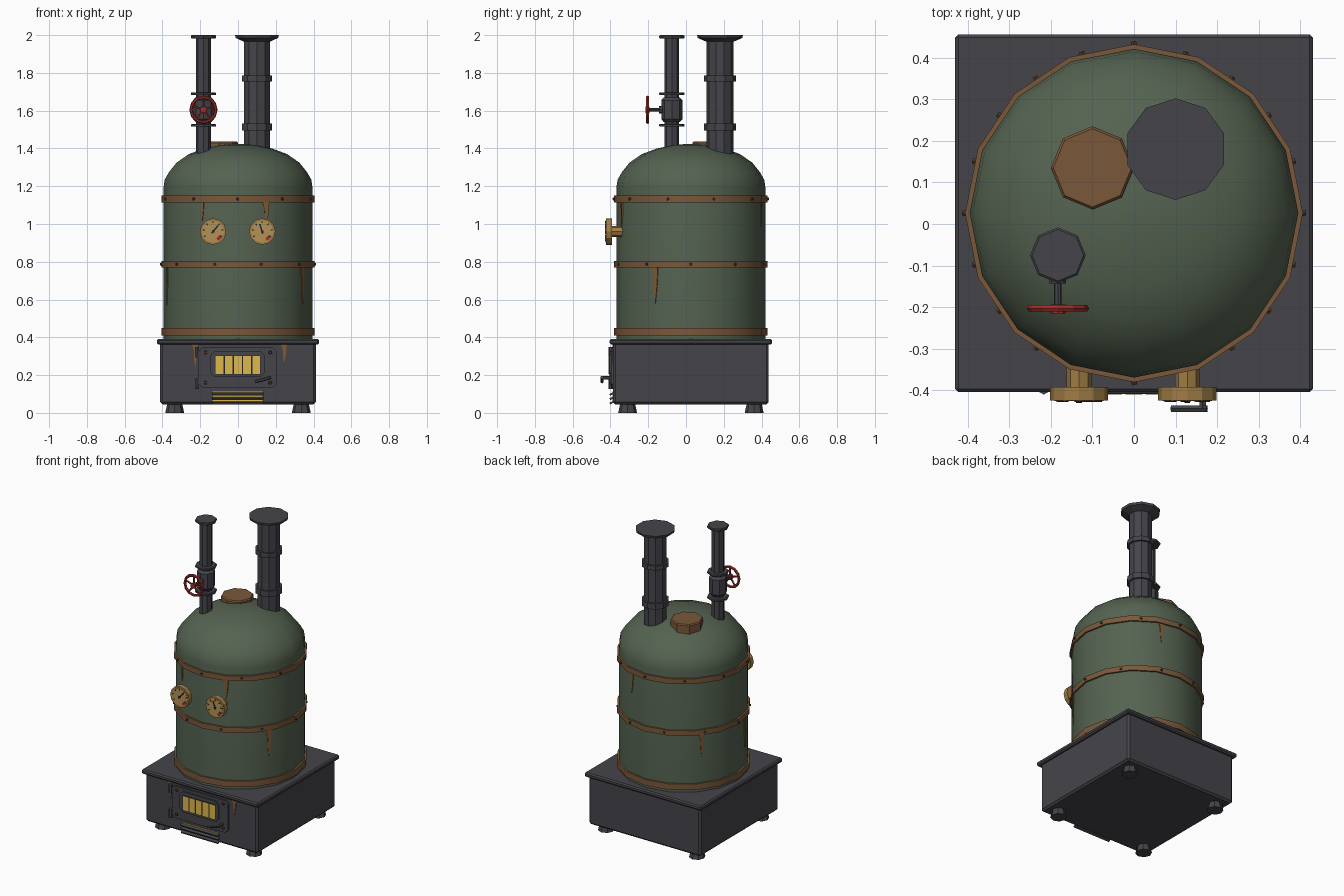
import bpy, bmesh, math
from mathutils import Vector, Matrix

if "Cube" in bpy.data.objects:
    bpy.data.objects.remove(bpy.data.objects["Cube"])

CY = 0.026          # y of the boiler and base centre
R = 0.395           # boiler radius


def mat(name, r, g, b):
    m = bpy.data.materials.new(name)
    lin = [((c / 255 + 0.055) / 1.055) ** 2.4 for c in (r, g, b)]
    m.diffuse_color = (*lin, 1)
    m.use_nodes = True
    m.node_tree.nodes["Principled BSDF"].inputs["Base Color"].default_value = m.diffuse_color
    return m


IRON = mat("dark iron", 69, 68, 74)
GREEN = mat("green paint", 84, 98, 80)
RUST = mat("rusty brown", 122, 88, 58)
DRIP = mat("rust streak", 130, 90, 50)
RIVET = mat("dark rivet", 74, 54, 40)
BRASS = mat("brass", 160, 124, 68)
FACE = mat("gauge face", 180, 146, 86)
RED = mat("red paint", 158, 46, 40)
GLOW = mat("furnace yellow", 222, 184, 76)
BLACK = mat("soot black", 36, 36, 40)


def finish(name, bm, material, smooth=False):
    bmesh.ops.recalc_face_normals(bm, faces=bm.faces)
    me = bpy.data.meshes.new(name)
    bm.to_mesh(me)
    bm.free()
    me.materials.append(material)
    if smooth:
        for p in me.polygons:
            p.use_smooth = True
        me.set_sharp_from_angle(angle=math.radians(32))
    ob = bpy.data.objects.new(name, me)
    bpy.context.collection.objects.link(ob)
    return ob


def lathe(name, profile, n, material, x, y, smooth=False):
    """Closed solid of revolution about z from (radius, z) points."""
    bm = bmesh.new()
    rings = []
    for r, z in profile:
        rings.append([bm.verts.new((x + r * math.sin(i * math.tau / n),
                                    y + r * math.cos(i * math.tau / n), z)) for i in range(n)])
    for a, b in zip(rings, rings[1:]):
        for i in range(n):
            j = (i + 1) % n
            bm.faces.new((a[i], a[j], b[j], b[i]))
    bm.faces.new(rings[0])
    bm.faces.new(rings[-1])
    return finish(name, bm, material, smooth)


def rod(name, p0, p1, r0, n, material, r1=None):
    """Cylinder or cone between two points."""
    p0, p1 = Vector(p0), Vector(p1)
    d = p1 - p0
    m = Matrix.Translation((p0 + p1) / 2) @ d.to_track_quat('Z', 'Y').to_matrix().to_4x4()
    bm = bmesh.new()
    bmesh.ops.create_cone(bm, cap_ends=True, segments=n, radius1=r0,
                          radius2=r0 if r1 is None else r1, depth=d.length, matrix=m)
    return finish(name, bm, material)


def box(name, lo, hi, material, bevel=0.0):
    lo, hi = Vector(lo), Vector(hi)
    bm = bmesh.new()
    bmesh.ops.create_cube(bm, size=1, matrix=Matrix.Translation((lo + hi) / 2) @ Matrix.Diagonal((*(hi - lo), 1)))
    if bevel:
        bmesh.ops.bevel(bm, geom=bm.edges[:], offset=bevel, segments=1, affect='EDGES')
    return finish(name, bm, material)


def plate(name, pts, origin, u, n, depth, material):
    """Extrude an outline of (sideways, z) points from origin along n."""
    o, u, n = Vector(origin), Vector(u), Vector(n)
    bm = bmesh.new()
    f = bm.faces.new([bm.verts.new(o + u * a + Vector((0, 0, b))) for a, b in pts])
    new = bmesh.ops.extrude_face_region(bm, geom=[f])['geom']
    bmesh.ops.translate(bm, vec=n * depth, verts=[v for v in new if isinstance(v, bmesh.types.BMVert)])
    return finish(name, bm, material)


def front_plate(name, x0, x1, z0, z1, y, depth, material, c=0.0):
    pts = [(x0 + c, z0), (x1 - c, z0), (x1, z0 + c), (x1, z1 - c),
           (x1 - c, z1), (x0 + c, z1), (x0, z1 - c), (x0, z0 + c)]
    if not c:
        pts = pts[0::2]
        pts = [(x0, z0), (x1, z0), (x1, z1), (x0, z1)]
    return plate(name, pts, (0, y, 0), (1, 0, 0), (0, -1, 0), depth, material)


def facet(deg, radius):
    """Point, tangent and normal on the 16-sided boiler wall."""
    step = math.tau / 16
    a = math.radians(deg)
    c = (math.floor(a / step + 1e-6) + 0.5) * step
    n = Vector((math.cos(c), math.sin(c), 0))
    t = Vector((-n.y, n.x, 0))
    ap = radius * math.cos(step / 2)
    return Vector((0, CY, 0)) + n * ap + t * ap * math.tan(a - c), t, n


def streak(name, p, t, n, top, length, w):
    pts = [(-w, top), (w, top), (w * 0.75, top - length * 0.45), (w * 0.45, top - length * 0.75),
           (w * 0.1, top - length), (-w * 0.25, top - length * 0.7), (-w * 0.4, top - length * 0.3)]
    plate(name, pts, p - n * 0.003, t, n, 0.007, DRIP)


# Base: feet, furnace box and overhanging rim
for sx in (-1, 1):
    for sy in (-1, 1):
        rod("foot", (sx * 0.335, CY + sy * 0.335, 0), (sx * 0.335, CY + sy * 0.335, 0.06), 0.05, 8, IRON, 0.037)
box("furnace_box", (-0.412, CY - 0.412, 0.045), (0.412, CY + 0.412, 0.375), IRON, 0.012)
box("base_rim", (-0.43, CY - 0.43, 0.362), (0.43, CY + 0.43, 0.392), IRON, 0.008)

# Boiler with domed top
dome = [(R, 0.385), (R, 1.19), (0.388, 1.235), (0.365, 1.275), (0.325, 1.325),
        (0.26, 1.37), (0.18, 1.4), (0.09, 1.418), (0.02, 1.424)]
lathe("boiler", dome, 16, GREEN, 0, CY, True)
for name, z0, z1 in (("bottom_band", 0.41, 0.45), ("middle_band", 0.77, 0.805), ("top_band", 1.115, 1.15)):
    lathe(name, [(R - 0.02, z0), (0.406, z0), (0.406, z1), (R - 0.02, z1)], 16, RUST, 0, CY, True)
for z, off in ((0.787, 0), (1.133, 18)):
    for k in range(10):
        p, t, n = facet(k * 36 + off, 0.406)
        p.z = z
        rod("band_rivet", p - n * 0.01, p + n * 0.007, 0.01, 6, RIVET, 0.007)

# Rust streaks under the bands and the rim
for deg, top, length, w in ((-119, 1.115, 0.1, 0.011), (-68, 1.115, 0.13, 0.018), (72, 1.115, 0.13, 0.015),
                            (-29, 0.77, 0.19, 0.018), (141, 0.77, 0.15, 0.016), (196, 0.77, 0.2, 0.014)):
    p, t, n = facet(deg, R)
    streak("rust_streak", p, t, n, top, length, w)
for x, length in ((-0.228, 0.12), (0.243, 0.1)):
    streak("base_rust_streak", Vector((x, CY - 0.412, 0)), Vector((1, 0, 0)), Vector((0, -1, 0)), 0.362, length, 0.015)

# Rusty filler cap on the dome
lathe("filler_cap", [(0.1, 1.35), (0.1, 1.43), (0.094, 1.437)], 8, RUST, -0.1, 0.135)

# Chimney with collars and flared top
lathe("chimney", [(0.072, 1.32), (0.072, 1.965), (0.118, 1.985), (0.122, 2.0)], 10, IRON, 0.1, 0.18)
for z0, z1 in ((1.495, 1.533), (1.755, 1.785)):
    lathe("chimney_collar", [(0.06, z0), (0.084, z0), (0.084, z1), (0.06, z1)], 10, IRON, 0.1, 0.18)

# Steam pipe with flanges and valve body
PX, PY = -0.183, -0.075
lathe("steam_pipe", [(0.039, 1.3), (0.039, 1.99)], 8, IRON, PX, PY)
for z0, z1 in ((1.515, 1.53), (1.682, 1.697), (1.983, 2.0)):
    lathe("pipe_flange", [(0.064, z0), (0.067, z0 + 0.004), (0.067, z1 - 0.004), (0.062, z1)], 8, IRON, PX, PY)
lathe("valve_body", [(0.042, 1.54), (0.056, 1.555), (0.056, 1.655), (0.042, 1.67)], 8, IRON, PX, PY)

# Valve stem and red handwheel
WY, WZ = -0.203, 1.605
rod("valve_stem", (PX, PY - 0.03, WZ), (PX, WY - 0.01, WZ), 0.009, 8, IRON)
rod("valve_gland", (PX, PY - 0.04, WZ), (PX, PY - 0.068, WZ), 0.02, 8, IRON)
rod("handwheel_hub", (PX, WY + 0.009, WZ), (PX, WY - 0.012, WZ), 0.018, 8, RED)
bpy.ops.mesh.primitive_torus_add(major_segments=12, minor_segments=6, major_radius=0.066, minor_radius=0.009,
                                 location=(PX, WY, WZ), rotation=(math.pi / 2, 0, 0))
wheel = bpy.context.object
wheel.name = "handwheel_rim"
wheel.data.materials.append(RED)
for k in range(5):
    a = math.radians(90 + 72 * k)
    rod("handwheel_spoke", (PX, WY, WZ), (PX + 0.064 * math.cos(a), WY, WZ + 0.064 * math.sin(a)), 0.006, 5, RED)

# Pressure gauges: neck, case, face, ticks, needle and red mark
for gx, needle in ((-0.132, 50), (0.128, 108)):
    gz = 0.96
    rod("gauge_neck", (gx, -0.33, gz), (gx, -0.396, gz), 0.03, 8, BRASS)
    rod("gauge_case", (gx, -0.392, gz), (gx, -0.424, gz), 0.07, 12, BRASS)
    rod("gauge_face", (gx, -0.42, gz), (gx, -0.426, gz), 0.059, 12, FACE)

    def mark(name, deg, r0, r1, w, material):
        a = math.radians(deg)
        d, s = Vector((math.cos(a), math.sin(a))), Vector((-math.sin(a), math.cos(a)))
        pts = [d * r0 - s * w, d * r1 - s * w, d * r1 + s * w, d * r0 + s * w]
        plate(name, pts, (gx, -0.425, gz), (1, 0, 0), (0, -1, 0), 0.003, material)

    for deg in range(-30, 211, 40):
        mark("gauge_tick", deg, 0.044, 0.055, 0.003, BLACK)
    mark("gauge_needle", needle, -0.012, 0.042, 0.004, BLACK)
    mark("gauge_red_mark", -45, 0.038, 0.055, 0.014, RED)
    rod("needle_pin", (gx, -0.424, gz), (gx, -0.43, gz), 0.008, 6, BLACK)

# Furnace door with window frame, glowing slots and rivets
FY = CY - 0.412
front_plate("furnace_door", -0.208, 0.205, 0.132, 0.345, FY + 0.004, 0.016, IRON, 0.02)
front_plate("window_frame", -0.145, 0.14, 0.19, 0.327, FY - 0.01, 0.01, IRON, 0.022)
front_plate("window_back", -0.122, 0.12, 0.203, 0.304, FY - 0.018, 0.004, BLACK)
for k in range(5):
    x = -0.118 + k * 0.0485
    front_plate("glowing_slot", x, x + 0.041, 0.207, 0.3, FY - 0.02, 0.004, GLOW)
for x in (-0.172, 0.17):
    for z in (0.16, 0.32):
        rod("door_rivet", (x, FY - 0.01, z), (x, FY - 0.019, z), 0.011, 6, RIVET, 0.008)

# Door hinges and latch handle
for z in (0.155, 0.32):
    rod("door_hinge", (-0.217, FY - 0.012, z - 0.028), (-0.217, FY - 0.012, z + 0.028), 0.012, 6, IRON)
rod("handle_post", (0.165, FY - 0.01, 0.185), (0.165, -0.442, 0.185), 0.009, 6, IRON)
rod("door_handle", (0.09, -0.444, 0.165), (0.175, -0.444, 0.188), 0.009, 6, IRON)

# Ash vent: glowing backing with dark louvres
front_plate("vent_glow", -0.135, 0.13, 0.055, 0.112, FY + 0.002, 0.006, GLOW)
for z in (0.055, 0.078, 0.101):
    ob = box("vent_louvre", (-0.138, -0.013, -0.005), (0.135, 0.008, 0.005), IRON)
    ob.location = (0, FY - 0.006, z)
    ob.rotation_euler.x = math.radians(25)
